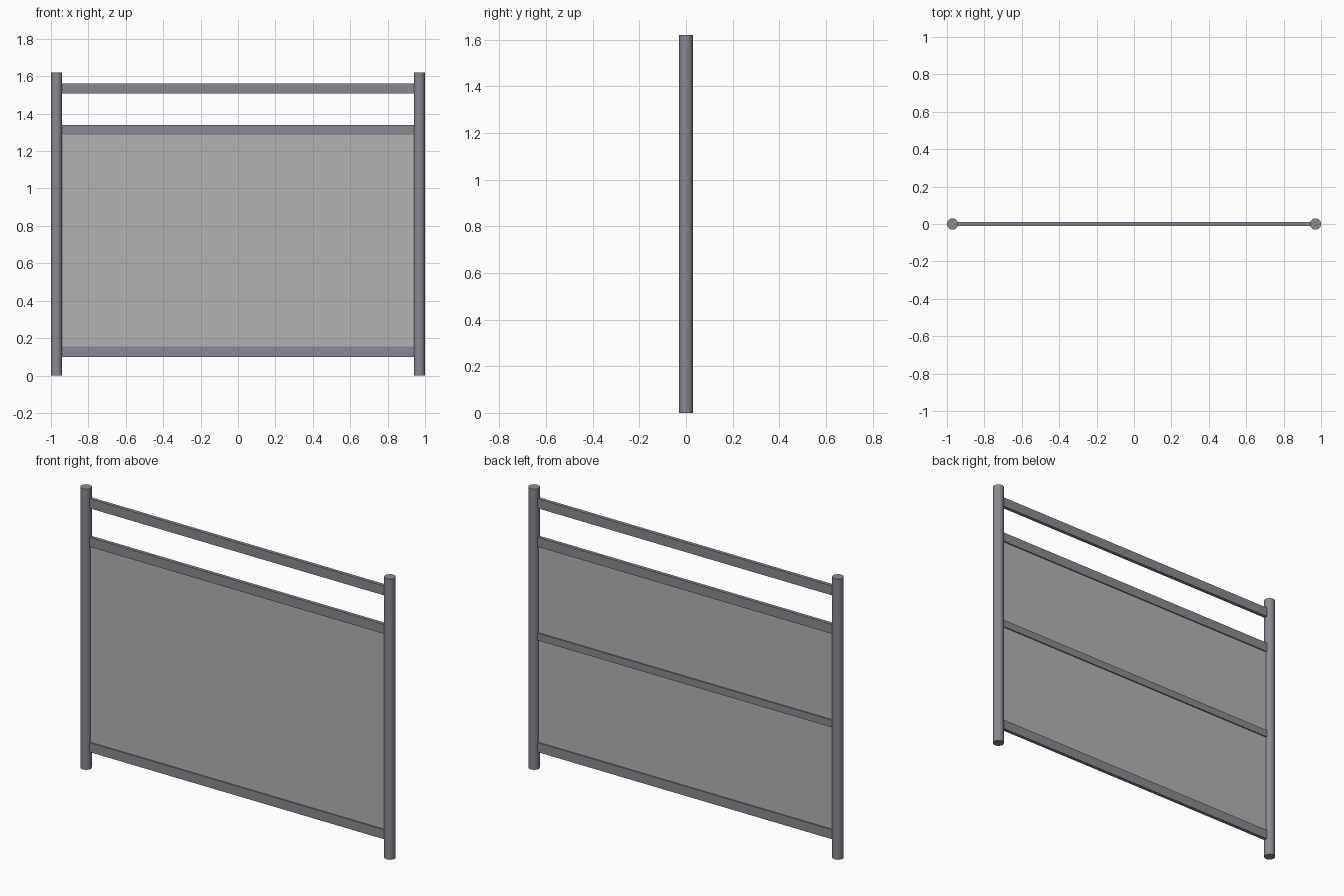
import bpy

if "Cube" in bpy.data.objects:
    bpy.data.objects.remove(bpy.data.objects["Cube"])

def material(name, color):
    m = bpy.data.materials.new(name)
    m.diffuse_color = color
    m.use_nodes = True
    m.node_tree.nodes["Principled BSDF"].inputs["Base Color"].default_value = m.diffuse_color
    return m

steel = material("steel", (0.25, 0.25, 0.29, 1))
sheet = material("sheet", (0.45, 0.45, 0.45, 1))

def box(name, x, y, z, mat):
    """Box from (min, max) ranges on each axis."""
    bpy.ops.mesh.primitive_cube_add(size=1, location=[sum(r) / 2 for r in (x, y, z)])
    o = bpy.context.object
    o.name = name
    o.scale = [r[1] - r[0] for r in (x, y, z)]
    bpy.ops.object.transform_apply(location=False, rotation=False, scale=True)
    o.data.materials.append(mat)

# Round posts
for name, x in (("left_post", -0.97), ("right_post", 0.97)):
    bpy.ops.mesh.primitive_cylinder_add(vertices=32, radius=0.03, depth=1.62, location=(x, 0, 0.81))
    post = bpy.context.object
    post.name = name
    post.data.materials.append(steel)
    bpy.ops.object.shade_smooth_by_angle()

# Flat rails between the posts
span = (-0.945, 0.945)
for name, z in (("bottom_rail", 0.10), ("upper_rail", 1.285), ("top_rail", 1.507)):
    box(name, span, (-0.01, 0.01), (z, z + 0.055), steel)

# Infill sheet with a stiffening rail behind it
box("infill_panel", span, (-0.003, 0.003), (0.14, 1.30), sheet)
box("middle_back_rail", span, (0.002, 0.01), (0.745, 0.787), steel)
